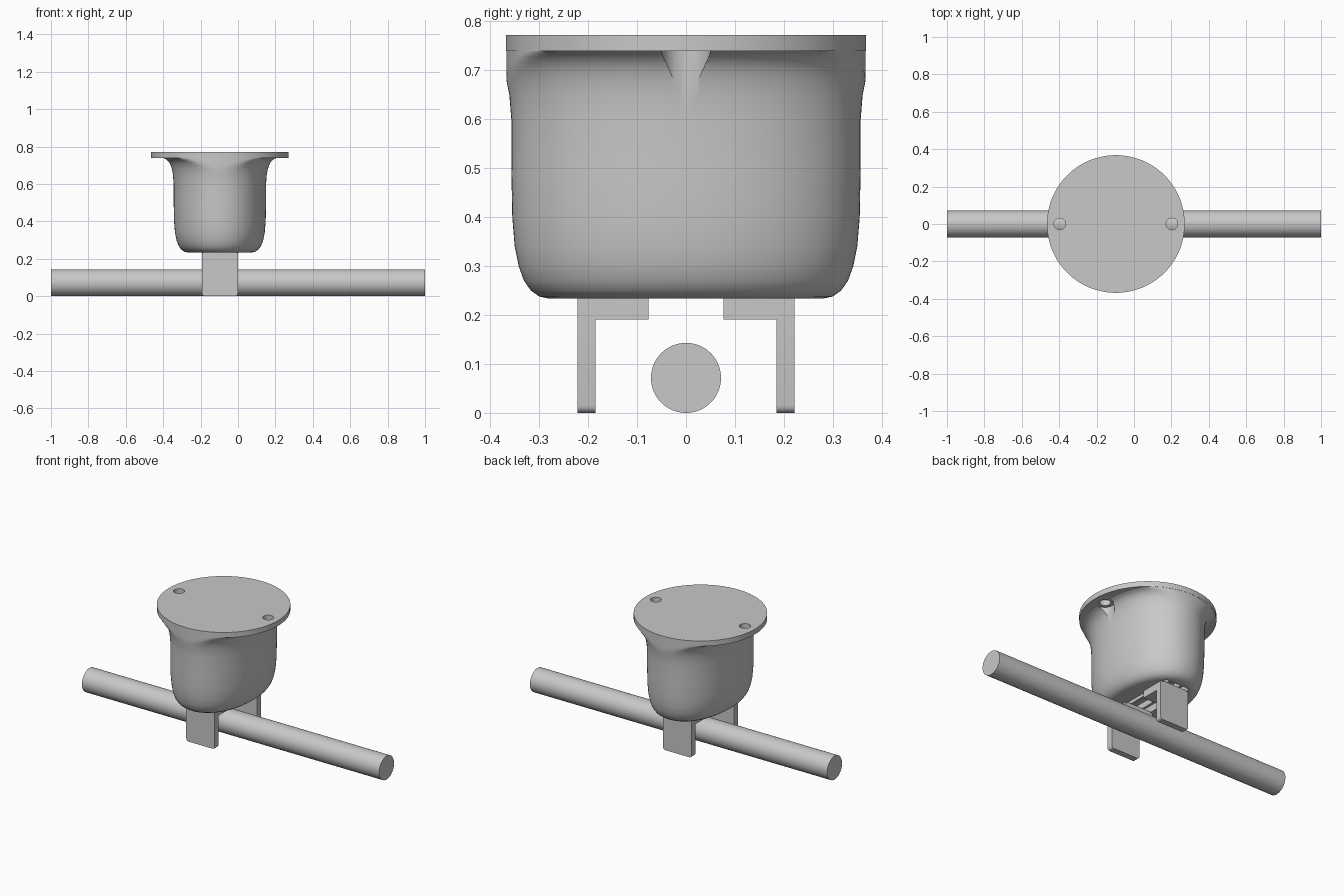
import bpy, bmesh, math
from mathutils import Matrix, Vector

cube = bpy.data.objects.get("Cube")
if cube:
    bpy.data.objects.remove(cube, do_unlink=True)

CX = -0.097        # gripper axis
DISC_R = 0.368     # flange radius

grey = bpy.data.materials.new("plain grey")
grey.use_nodes = True
grey.diffuse_color = (0.58, 0.58, 0.58, 1)
grey.node_tree.nodes["Principled BSDF"].inputs["Base Color"].default_value = grey.diffuse_color


def finish(name, bm):
    bmesh.ops.recalc_face_normals(bm, faces=bm.faces)
    mesh = bpy.data.meshes.new(name)
    bm.to_mesh(mesh)
    bm.free()
    mesh.materials.append(grey)
    obj = bpy.data.objects.new(name, mesh)
    bpy.context.collection.objects.link(obj)
    return obj


def cylinder(name, radius, start, end, sides=64):
    a, b = Vector(start), Vector(end)
    turn = (b - a).to_track_quat('Z', 'Y').to_matrix().to_4x4()
    bm = bmesh.new()
    bmesh.ops.create_cone(bm, cap_ends=True, segments=sides, radius1=radius, radius2=radius,
                          depth=(b - a).length, matrix=Matrix.Translation((a + b) / 2) @ turn)
    return finish(name, bm)


def box(name, low, high):
    a, b = Vector(low), Vector(high)
    bm = bmesh.new()
    bmesh.ops.create_cube(bm, size=1, matrix=Matrix.Translation((a + b) / 2)
                          @ Matrix.Diagonal((*(b - a), 1)))
    return finish(name, bm)


def activate(obj):
    bpy.ops.object.select_all(action='DESELECT')
    obj.select_set(True)
    bpy.context.view_layer.objects.active = obj


def cut(obj, cutter):
    activate(obj)
    mod = obj.modifiers.new("cut", 'BOOLEAN')
    mod.operation = 'DIFFERENCE'
    mod.solver = 'EXACT'
    mod.object = cutter
    bpy.ops.object.modifier_apply(modifier=mod.name)


def smooth(obj, degrees=35):
    activate(obj)
    bpy.ops.object.shade_smooth_by_angle(angle=math.radians(degrees))


def oval_outline(grow, sides=96):
    """Slightly squared oval grown by an offset and kept inside the flange."""
    points = []
    for i in range(sides):
        t = math.tau * i / sides
        c, s = (math.copysign(abs(v) ** 0.94, v) for v in (math.cos(t), math.sin(t)))
        p = Vector(((0.247 + grow) * c, (0.357 + grow) * s))
        if p.length > DISC_R - 0.001:
            p = p.normalized() * (DISC_R - 0.001)
        points.append(p)
    return points


# Housing: rounded base, straight walls, flare up to the flange
profile = [(0.234, -0.075), (0.238, -0.057), (0.25, -0.04), (0.27, -0.026), (0.3, -0.015),
           (0.34, -0.007), (0.4, -0.002), (0.5, 0), (0.6, 0), (0.65, 0.004), (0.68, 0.01),
           (0.7, 0.017), (0.715, 0.025), (0.727, 0.036), (0.735, 0.047), (0.741, 0.064),
           (0.75, 0.064)]
bm = bmesh.new()
rings = [[bm.verts.new((CX + p.x, p.y, z)) for p in oval_outline(grow)]
         for z, grow in profile]
for low, high in zip(rings, rings[1:]):
    for i in range(len(low)):
        j = (i + 1) % len(low)
        bm.faces.new((low[i], low[j], high[j], high[i]))
bm.faces.new(rings[0])
bm.faces.new(rings[-1])
housing = finish("housing", bm)

# Mounting flange
flange = cylinder("mounting_flange", DISC_R, (CX, 0, 0.74), (CX, 0, 0.772), 128)

# Screw holes with head clearance below, and the finger channel
cutters = []
for side in (-1, 1):
    x = CX + side * 0.3
    bore = cylinder("bore_cutter", 0.05, (x, 0, 0.45), (x, 0, 0.743))
    hole = cylinder("hole_cutter", 0.031, (x, 0, 0.7), (x, 0, 0.9), 32)
    cut(housing, bore)
    cut(housing, hole)
    cut(flange, hole)
    cutters += [bore, hole]
channel = box("channel_cutter", (CX - 0.08, -0.25, 0.2), (CX + 0.08, 0.25, 0.28))
cut(housing, channel)
for c in cutters + [channel]:
    bpy.data.objects.remove(c, do_unlink=True)
smooth(housing)
smooth(flange)

# Guide rails inside the channel
for i, side in enumerate((-1, 1)):
    x = CX + side * 0.04
    box(f"guide_rail_{i + 1}", (x - 0.008, -0.25, 0.245), (x + 0.008, 0.25, 0.282))

# L-shaped fingers, front and back
for name, side in (("front_finger", -1), ("back_finger", 1)):
    outline = [(0.222, 0), (0.222, 0.24), (0.077, 0.24), (0.077, 0.191),
               (0.185, 0.191), (0.185, 0)]
    bm = bmesh.new()
    face = bm.faces.new([bm.verts.new((CX - 0.096, side * y, z)) for y, z in outline])
    out = bmesh.ops.extrude_face_region(bm, geom=[face])
    bmesh.ops.translate(bm, vec=(0.192, 0, 0),
                        verts=[v for v in out["geom"] if isinstance(v, bmesh.types.BMVert)])
    # Rounded lower corners
    corners = [e for e in bm.edges if all(v.co.z < 0.01 for v in e.verts)
               and abs(e.verts[0].co.x - e.verts[1].co.x) < 0.01]
    bmesh.ops.bevel(bm, geom=corners, offset=0.015, segments=4, profile=0.5, affect='EDGES')
    smooth(finish(name, bm))

# Round bar between the fingers
smooth(cylinder("round_bar", 0.0715, (-1, 0, 0.0715), (1, 0, 0.0715), 96))
